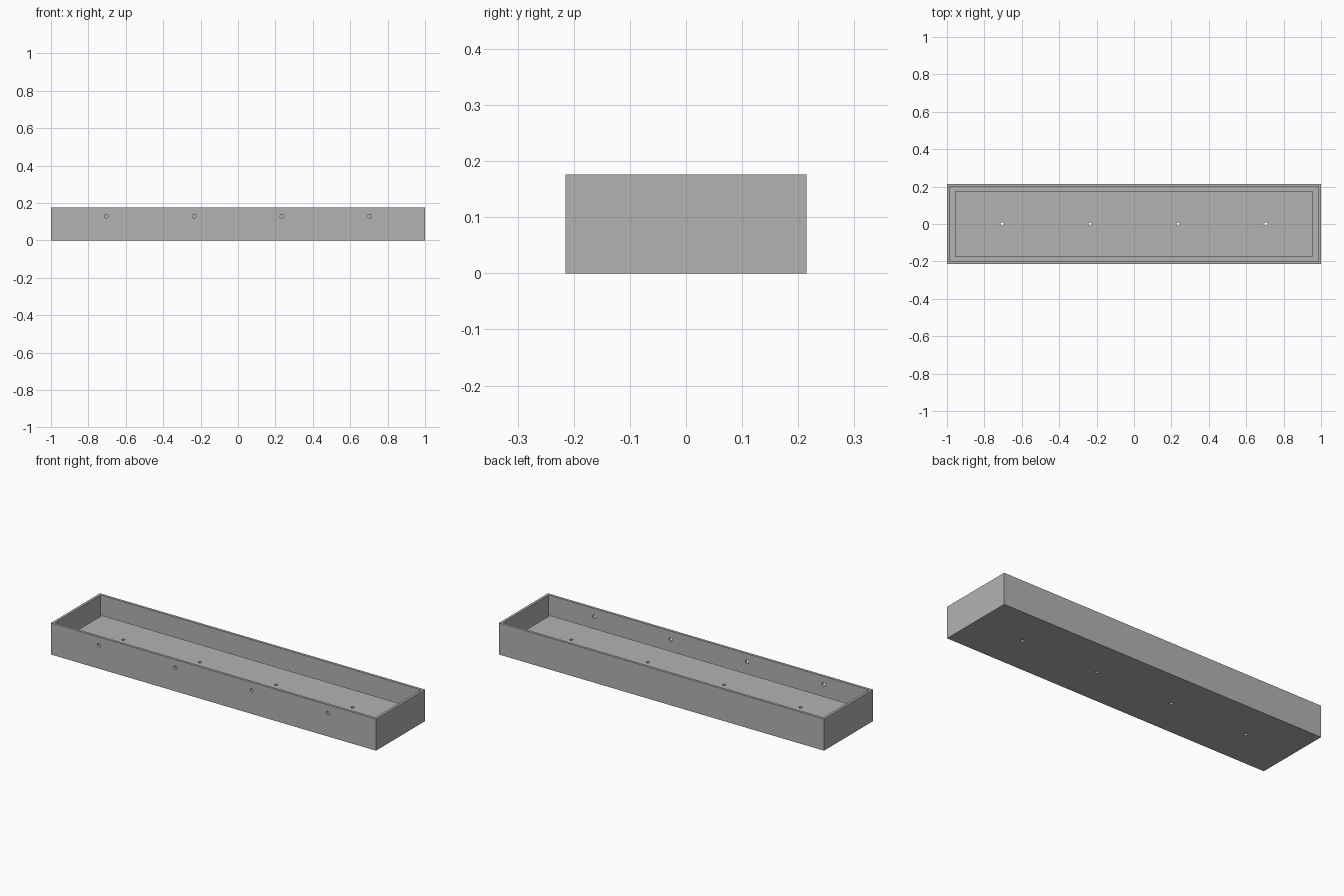
import bpy
import bmesh
from math import radians
from mathutils import Matrix, Vector

cube = bpy.data.objects.get("Cube")
if cube:
    bpy.data.objects.remove(cube, do_unlink=True)

LENGTH, WIDTH, HEIGHT = 2.0, 0.43, 0.176
WALL, GUTTER = 0.02, 0.039
GUTTER_Z, PLATFORM_Z = 0.02, 0.08
HOLE_X = (-0.705, -0.235, 0.235, 0.705)
HOLE_Z = 0.13

grey = bpy.data.materials.new("plain grey")
grey.use_nodes = True
colour = (0.45, 0.45, 0.45, 1)
grey.diffuse_color = colour
grey.node_tree.nodes["Principled BSDF"].inputs["Base Color"].default_value = colour


def add_object(name, bm):
    mesh = bpy.data.meshes.new(name)
    bm.to_mesh(mesh)
    bm.free()
    mesh.materials.append(grey)
    obj = bpy.data.objects.new(name, mesh)
    bpy.context.collection.objects.link(obj)
    return obj


def inset_and_move(bm, face, thickness, z):
    """Inset a face, then extrude the middle to a new height."""
    bmesh.ops.inset_region(bm, faces=[face], thickness=thickness)
    new = bmesh.ops.extrude_discrete_faces(bm, faces=[face])["faces"][0]
    for v in new.verts:
        v.co.z = z
    return new


# Tray: walls, a sunken gutter and a raised platform inside it
bm = bmesh.new()
bmesh.ops.create_cube(bm, size=1)
bmesh.ops.scale(bm, vec=(LENGTH, WIDTH, HEIGHT), verts=bm.verts)
bmesh.ops.translate(bm, vec=(0, 0, HEIGHT / 2), verts=bm.verts)
top = max(bm.faces, key=lambda f: f.calc_center_median().z)
gutter = inset_and_move(bm, top, WALL, GUTTER_Z)
inset_and_move(bm, gutter, GUTTER, PLATFORM_Z)
bmesh.ops.recalc_face_normals(bm, faces=bm.faces)
tray = add_object("tray", bm)

# Hole cutters: drains through the platform, round holes in the front wall
bm = bmesh.new()
for x in HOLE_X:
    drain = Matrix.Translation((x, 0, 0.04))
    wall_hole = Matrix.Translation((x, -WIDTH / 2, HOLE_Z)) @ Matrix.Rotation(radians(90), 4, "X")
    for matrix, radius, depth in ((drain, 0.009, 0.2), (wall_hole, 0.01, 0.08)):
        bmesh.ops.create_cone(bm, cap_ends=True, segments=24, radius1=radius,
                              radius2=radius, depth=depth, matrix=matrix)
cutter = add_object("hole_cutter", bm)
cutter.hide_render = True

# Cut the holes and discard the cutter
cut = tray.modifiers.new("holes", "BOOLEAN")
cut.operation = "DIFFERENCE"
cut.solver = "EXACT"
cut.object = cutter
bpy.context.view_layer.objects.active = tray
tray.select_set(True)
bpy.ops.object.modifier_apply(modifier=cut.name)
bpy.data.objects.remove(cutter, do_unlink=True)
bpy.ops.object.shade_smooth_by_angle(angle=radians(30))
